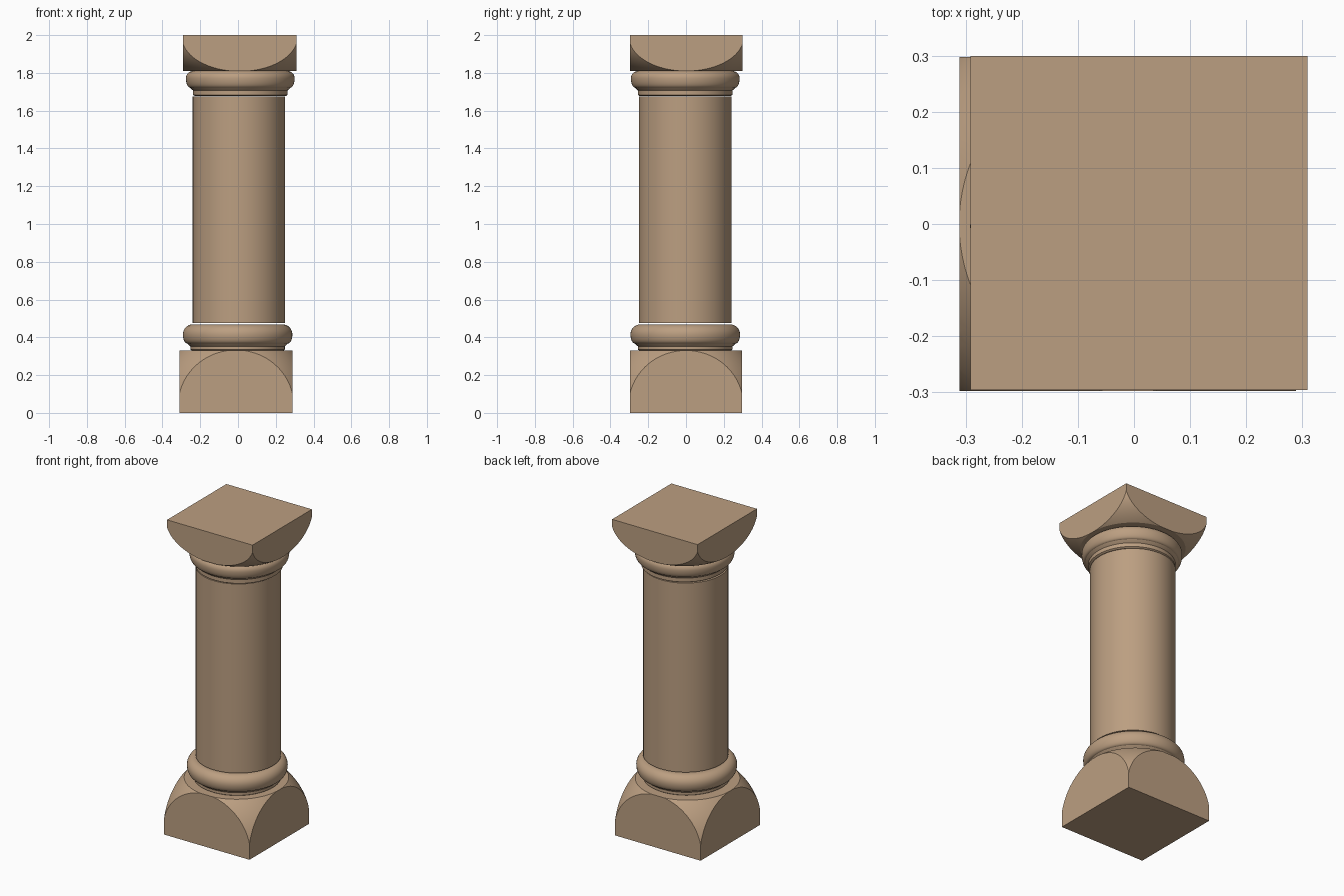
import bpy, bmesh, math

if "Cube" in bpy.data.objects:
    bpy.data.objects.remove(bpy.data.objects["Cube"])

stone = bpy.data.materials.new("tan stone")
stone.diffuse_color = (0.50, 0.345, 0.22, 1)
stone.use_nodes = True
stone.node_tree.nodes["Principled BSDF"].inputs["Base Color"].default_value = stone.diffuse_color


def finish(obj, angle=30):
    obj.data.materials.clear()
    obj.data.materials.append(stone)
    bpy.ops.object.select_all(action='DESELECT')
    obj.select_set(True)
    bpy.context.view_layer.objects.active = obj
    bpy.ops.object.shade_smooth_by_angle(angle=math.radians(angle))


def lathe(name, profile, center, segs=64):
    """Closed solid turned from (radius, z) points listed bottom to top."""
    bm = bmesh.new()
    rings = []
    for r, z in profile:
        rings.append([bm.verts.new((center[0] + r * math.cos(2 * math.pi * i / segs),
                                    center[1] + r * math.sin(2 * math.pi * i / segs), z))
                      for i in range(segs)])
    for a, b in zip(rings, rings[1:]):
        for i in range(segs):
            j = (i + 1) % segs
            bm.faces.new((a[i], a[j], b[j], b[i]))
    bm.faces.new(rings[0][::-1])
    bm.faces.new(rings[-1])
    me = bpy.data.meshes.new(name)
    bm.to_mesh(me)
    bm.free()
    obj = bpy.data.objects.new(name, me)
    bpy.context.collection.objects.link(obj)
    finish(obj)


def domed_block(name, center, z0, z1, dome_z, dome_height):
    """Square block whose corners are rounded off by an ellipsoid."""
    bpy.ops.mesh.primitive_uv_sphere_add(segments=96, ring_count=48, radius=1,
                                         location=(center[0], center[1], dome_z))
    dome = bpy.context.object
    dome.scale = (0.427, 0.427, dome_height)
    dome.hide_render = True
    bpy.ops.mesh.primitive_cube_add(size=1, location=(center[0], center[1], (z0 + z1) / 2))
    block = bpy.context.object
    block.name = name
    block.scale = (0.60, 0.595, z1 - z0)
    bpy.context.view_layer.update()
    mod = block.modifiers.new("round corners", 'BOOLEAN')
    mod.operation = 'INTERSECT'
    mod.solver = 'EXACT'
    mod.object = dome
    bpy.ops.object.modifier_apply(modifier=mod.name)
    bpy.data.objects.remove(dome, do_unlink=True)
    finish(block, 25)


def ring_profile(z0, z_fillet, z_mid, z1, r_neck, r_max, r_end):
    """Fillet band, small cove, then a rounded bulge."""
    pts = [(r_neck - 0.008, z0), (r_neck, z0 + 0.005), (r_neck, z_fillet - 0.003),
           (r_neck + 0.004, z_fillet), (r_neck + 0.016, z_fillet + 0.012)]
    low, high = z_mid - z_fillet - 0.012, z1 - z_mid
    for k in range(1, 17):
        t = -math.pi / 2 + math.pi * k / 16
        base = r_neck + 0.016 if t < 0 else r_end
        pts.append((base + (r_max - base) * math.cos(t),
                    z_mid + (low if t < 0 else high) * math.sin(t)))
    return pts


# base block and capital block
domed_block("base_block", (-0.011, 0), 0.0, 0.33, 0.04, 0.4085)
domed_block("capital_block", (0.009, 0.002), 1.81, 2.0, 1.99, 0.2535)

# moulded rings under and over the shaft
lathe("base_ring", ring_profile(0.33, 0.355, 0.415, 0.468, 0.25, 0.29, 0.24), (-0.002, -0.004))
lathe("capital_ring", ring_profile(1.678, 1.71, 1.772, 1.81, 0.25, 0.288, 0.25), (0.012, -0.004))

# plain round shaft
lathe("shaft", [(0.245, 0.475), (0.245, 1.675)], (0.005, -0.004))
